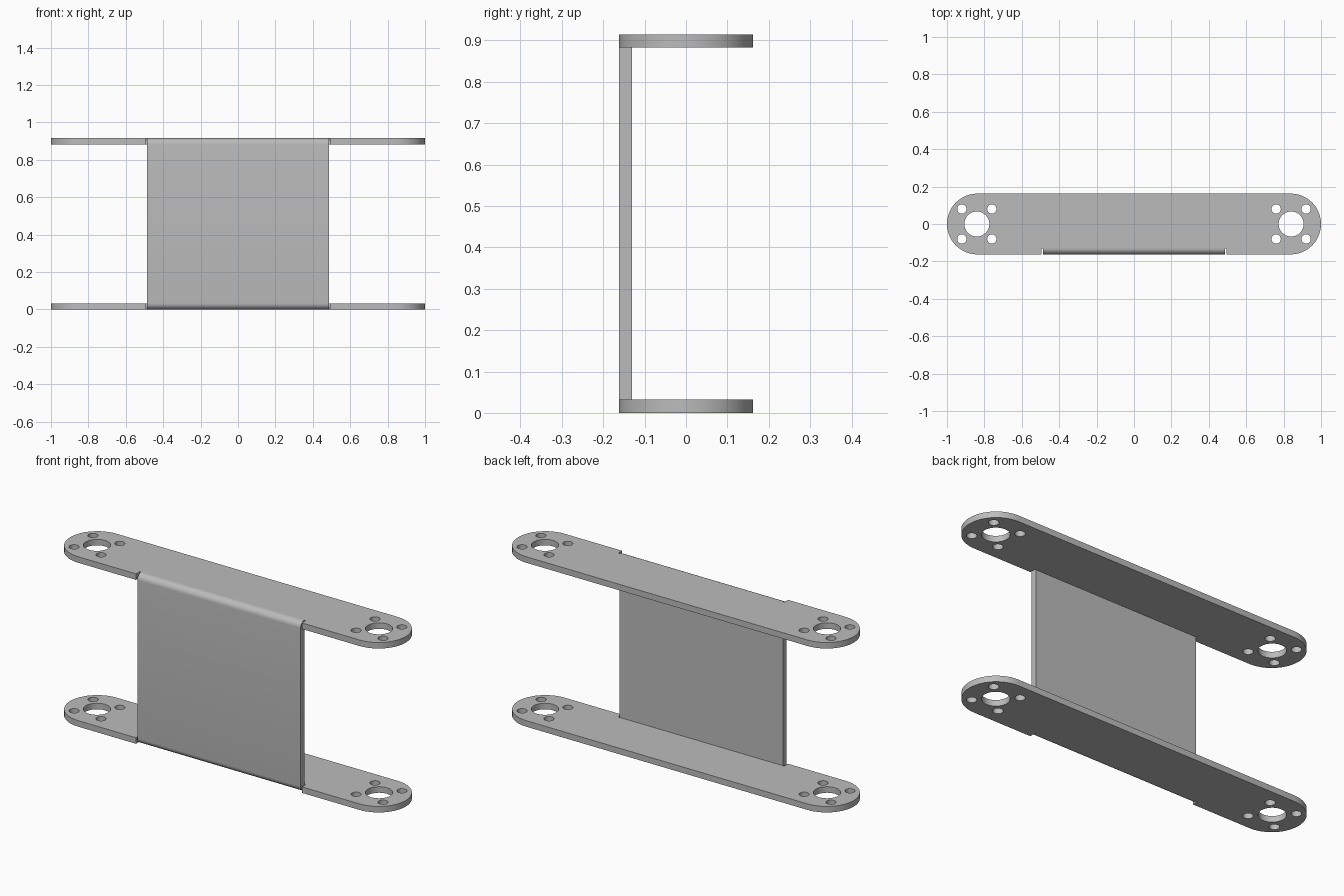
import bpy
import bmesh
from math import sin, cos, pi, radians
from mathutils import Matrix

cube = bpy.data.objects.get("Cube")
if cube:
    bpy.data.objects.remove(cube, do_unlink=True)

HEIGHT, T = 0.915, 0.0325      # overall height, sheet thickness
R = 0.1625                     # rounded end radius (half plate depth)
END_X = 1 - R                  # centre of each rounded end
WEB_X, SLOT = 0.486, 0.008     # half width of web, width of relief slot

grey = bpy.data.materials.new("sheet_metal_grey")
grey.use_nodes = True
grey.diffuse_color = (0.5, 0.5, 0.5, 1)
grey.node_tree.nodes["Principled BSDF"].inputs["Base Color"].default_value = (0.5, 0.5, 0.5, 1)


def arc(cx, cy, r, start, end, n):
    """Points along an arc, angles in degrees."""
    angles = [radians(start + (end - start) * i / n) for i in range(n + 1)]
    return [(cx + r * cos(a), cy + r * sin(a)) for a in angles]


def circle(cx, cy, r, n):
    return arc(cx, cy, r, 0, 360, n)[:-1]


def extruded(name, loops, thickness, matrix):
    """Solid from a flat outline with holes, extruded about its own plane."""
    curve = bpy.data.curves.new(name + "_outline", "CURVE")
    curve.dimensions = "2D"
    curve.fill_mode = "BOTH"
    curve.extrude = thickness / 2
    for pts in loops:
        spline = curve.splines.new("POLY")
        spline.points.add(len(pts) - 1)
        for p, (x, y) in zip(spline.points, pts):
            p.co = (x, y, 0, 1)
        spline.use_cyclic_u = True
    temp = bpy.data.objects.new(name + "_outline", curve)
    bpy.context.collection.objects.link(temp)
    bpy.context.view_layer.update()
    graph = bpy.context.evaluated_depsgraph_get()
    mesh = bpy.data.meshes.new_from_object(temp.evaluated_get(graph))
    bpy.data.objects.remove(temp, do_unlink=True)

    # Weld caps to walls and face everything outwards
    bm = bmesh.new()
    bm.from_mesh(mesh)
    bmesh.ops.remove_doubles(bm, verts=bm.verts, dist=0.0001)
    bmesh.ops.transform(bm, matrix=matrix, verts=bm.verts)
    bmesh.ops.recalc_face_normals(bm, faces=bm.faces)
    bm.to_mesh(mesh)
    bm.free()
    mesh.name = name
    mesh.materials.clear()
    mesh.materials.append(grey)
    obj = bpy.data.objects.new(name, mesh)
    bpy.context.collection.objects.link(obj)
    bpy.ops.object.select_all(action="DESELECT")
    obj.select_set(True)
    bpy.context.view_layer.objects.active = obj
    bpy.ops.object.shade_smooth_by_angle(angle=radians(30))
    return obj


# Plate outline: rounded ends, front edge set back where the web bends in
slot_x = WEB_X + SLOT
inner_y = -R + T
outline = arc(END_X, 0, R, -90, 90, 24) + arc(-END_X, 0, R, 90, 270, 24)
outline += [(-slot_x, -R), (-slot_x, inner_y), (slot_x, inner_y), (slot_x, -R)]

# Large bore and four screw holes at each end
loops = [outline]
for side in (-1, 1):
    cx = side * (END_X + 0.0025)
    loops.append(circle(cx, 0, 0.067, 32))
    for dx in (-0.08, 0.08):
        for dy in (-0.08, 0.08):
            loops.append(circle(cx + dx, dy, 0.025, 20))

for name, z in (("bottom_plate", T / 2), ("top_plate", HEIGHT - T / 2)):
    extruded(name, loops, T, Matrix.Translation((0, 0, z)))

# Web with rounded outer bends: profile in (y, z), extruded along x
profile = arc(inner_y, T, T, 270, 180, 8) + arc(inner_y, HEIGHT - T, T, 180, 90, 8)
yz_to_world = Matrix(((0, 0, 1, 0), (1, 0, 0, 0), (0, 1, 0, 0), (0, 0, 0, 1)))
extruded("front_web", [profile], 2 * WEB_X, yz_to_world)
